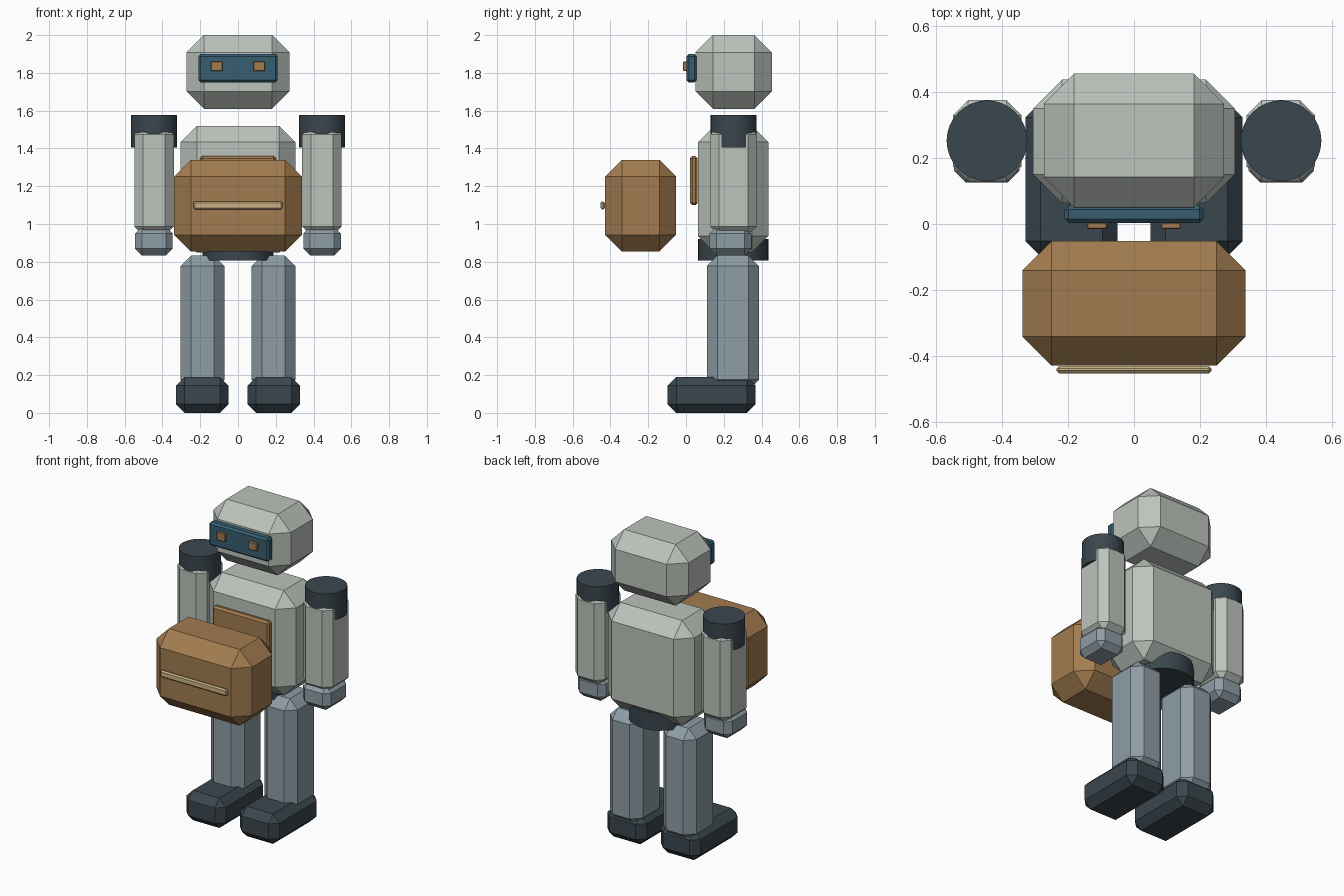
import bpy
import bmesh
import math

if "Cube" in bpy.data.objects:
    bpy.data.objects.remove(bpy.data.objects["Cube"])


def linear(c):
    c /= 255
    return c / 12.92 if c <= 0.04045 else ((c + 0.055) / 1.055) ** 2.4


def material(name, r, g, b):
    m = bpy.data.materials.new(name)
    m.diffuse_color = (linear(r), linear(g), linear(b), 1)
    m.use_nodes = True
    m.node_tree.nodes["Principled BSDF"].inputs["Base Color"].default_value = m.diffuse_color
    return m


SHELL = material("pale_grey", 188, 195, 188)
STEEL = material("steel_blue_grey", 142, 157, 166)
DARK = material("dark_slate", 58, 70, 78)
BROWN = material("warm_brown", 163, 124, 80)
TRIM = material("sand_trim", 205, 180, 131)
GLASS = material("deep_teal", 55, 94, 113)


def finish(name, bm, mat):
    mesh = bpy.data.meshes.new(name)
    bm.to_mesh(mesh)
    bm.free()
    mesh.materials.append(mat)
    obj = bpy.data.objects.new(name, mesh)
    bpy.context.collection.objects.link(obj)
    return obj


def block(name, mat, x, y, z, bevel):
    """Chamfered box given as (min, max) ranges on each axis."""
    bm = bmesh.new()
    bmesh.ops.create_cube(bm, size=1)
    for v in bm.verts:
        v.co = [r[0] if c < 0 else r[1] for c, r in zip(v.co, (x, y, z))]
    if bevel:
        bmesh.ops.bevel(bm, geom=bm.edges[:], offset=bevel, segments=1,
                        profile=0.5, affect='EDGES')
    return finish(name, bm, mat)


def drum(name, mat, x, y, z, radius):
    """Upright cylinder with a smooth wall and flat caps."""
    bm = bmesh.new()
    bmesh.ops.create_cone(bm, cap_ends=True, segments=32, radius1=radius,
                          radius2=radius, depth=z[1] - z[0])
    bmesh.ops.translate(bm, verts=bm.verts, vec=(x, y, (z[0] + z[1]) / 2))
    obj = finish(name, bm, mat)
    bpy.ops.object.select_all(action='DESELECT')
    obj.select_set(True)
    bpy.context.view_layer.objects.active = obj
    bpy.ops.object.shade_smooth_by_angle(angle=math.radians(35))
    return obj


# Head with visor
block("head", SHELL, (-0.273, 0.273), (0.05, 0.455), (1.61, 2.0), 0.092)
block("visor", GLASS, (-0.21, 0.21), (0.003, 0.056), (1.75, 1.9), 0.012)

# Torso, hips and chest panel
block("torso", SHELL, (-0.305, 0.305), (0.063, 0.437), (0.85, 1.52), 0.087)
drum("hips", DARK, 0, 0.25, (0.808, 0.92), 0.187)
block("chest_panel", BROWN, (-0.2, 0.2), (0.022, 0.062), (1.10, 1.36), 0.012)

# Front pack and its trim strip
block("pack", BROWN, (-0.338, 0.338), (-0.428, -0.052), (0.855, 1.34), 0.088)
block("pack_trim", TRIM, (-0.235, 0.235), (-0.452, -0.43), (1.077, 1.12), 0.008)

# Limbs and eyes, one set per side
for side, s in (("left", -1), ("right", 1)):
    def span(a, b):
        return tuple(sorted((s * a, s * b)))

    block(side + "_eye", BROWN, span(0.082, 0.142), (-0.015, 0.005),
          (1.81, 1.86), 0.003)
    drum(side + "_shoulder", DARK, s * 0.445, 0.252, (1.405, 1.577), 0.122)
    block(side + "_arm", SHELL, span(0.34, 0.548), (0.129, 0.375),
          (0.94, 1.52), 0.046)
    block(side + "_hand", STEEL, span(0.346, 0.544), (0.125, 0.347),
          (0.833, 0.985), 0.036)
    block(side + "_leg", STEEL, span(0.072, 0.305), (0.11, 0.386),
          (0.12, 0.833), 0.056)
    block(side + "_foot", DARK, span(0.05, 0.329), (-0.097, 0.369),
          (0.0, 0.19), 0.046)
